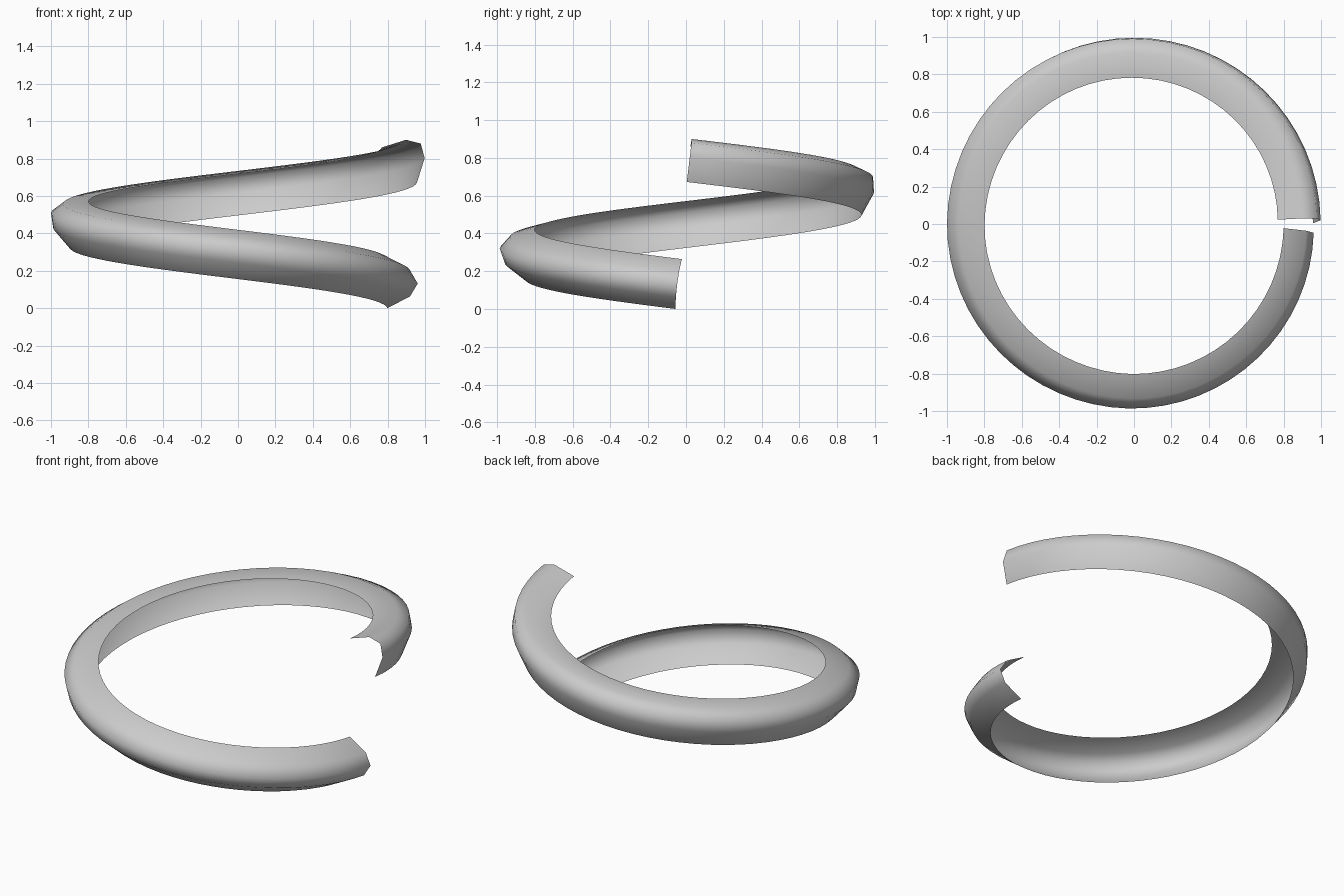
import bpy, bmesh
from math import sin, cos, radians
from mathutils import Vector

if "Cube" in bpy.data.objects:
    bpy.data.objects.remove(bpy.data.objects["Cube"])

# Open half-tube cross-section: (outward bulge, up)
PROFILE = [(0, .133), (.121, .07), (.162, 0), (.121, -.07), (0, -.133)]
STEPS = 64
START, END = radians(-2.8), radians(-359.1)   # clockwise single turn
TWIST = radians(45)                           # section rolls outward on the way up
RADII = [.80, .828, .85, .856, .863]          # path radius at each quarter turn
Z0, Z1 = .132, .766


def path_radius(t):
    i = min(int(t * 4), 3)
    f = t * 4 - i
    f = f * .5 + f * f * (3 - 2 * f) * .5 if i else f
    return RADII[i] * (1 - f) + RADII[i + 1] * f


def section(bm, t):
    """One ring of the sweep, square to the helix path."""
    a = START + (END - START) * t
    r = path_radius(t)
    out = Vector((cos(a), sin(a), 0))
    rise = (Z1 - Z0) / abs(END - START)
    tangent = Vector((sin(a) * r, -cos(a) * r, rise)).normalized()
    up = tangent.cross(out)
    if up.z < 0:
        up.negate()
    centre = out * r + Vector((0, 0, Z0 + (Z1 - Z0) * t))
    c, s = cos(TWIST * t), sin(TWIST * t)
    return [bm.verts.new(centre + out * (u * c - v * s) + up * (u * s + v * c))
            for u, v in PROFILE]


# Helical band
bm = bmesh.new()
rings = [section(bm, i / STEPS) for i in range(STEPS + 1)]
for ra, rb in zip(rings, rings[1:]):
    for k in range(len(PROFILE) - 1):
        f = bm.faces.new((ra[k], ra[k + 1], rb[k + 1], rb[k]))
        f.smooth = True
bm.normal_update()
# Outer side faces away from the axis
mid = bm.faces[:][STEPS * 2 + 1]
if mid.normal.dot(mid.calc_center_median() * Vector((1, 1, 0)).length) < 0:
    bmesh.ops.reverse_faces(bm, faces=bm.faces[:])

mesh = bpy.data.meshes.new("spiral_band")
bm.to_mesh(mesh)
bm.free()
band = bpy.data.objects.new("spiral_band", mesh)
bpy.context.collection.objects.link(band)
